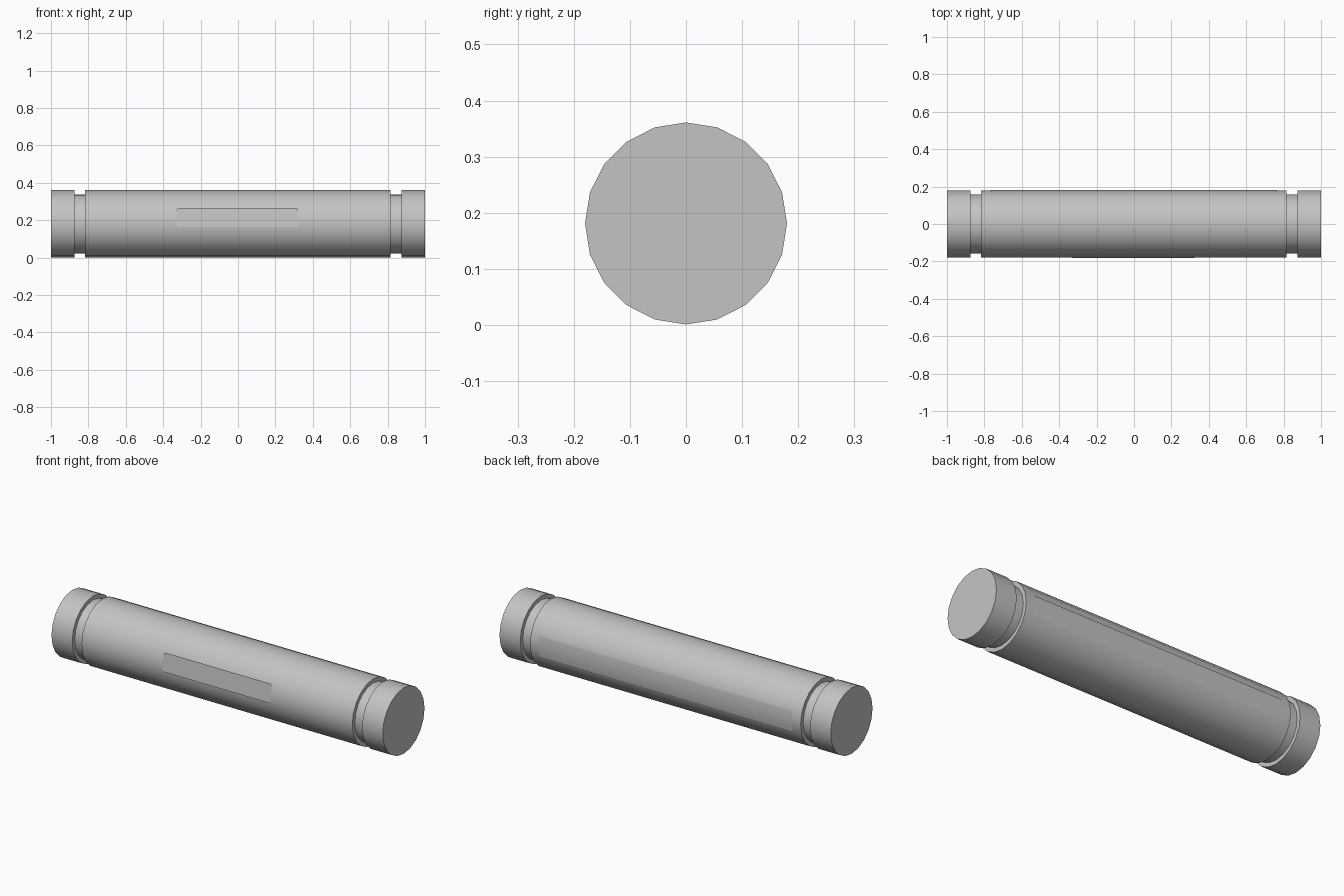
import bpy
import bmesh
from math import sin, cos, pi, radians

cube = bpy.data.objects.get("Cube")
if cube:
    bpy.data.objects.remove(cube, do_unlink=True)

SIDES = 20
RADIUS = 0.18
AXIS_Z = 0.181

steel = bpy.data.materials.new("plain_grey")
steel.use_nodes = True
GREY = (0.55, 0.55, 0.55, 1.0)
steel.diffuse_color = GREY
steel.node_tree.nodes["Principled BSDF"].inputs["Base Color"].default_value = GREY


def cylinder(name, x0, x1, radius):
    """Cylinder lying along x between x0 and x1."""
    bpy.ops.mesh.primitive_cylinder_add(
        vertices=SIDES, radius=radius, depth=x1 - x0,
        location=((x0 + x1) / 2, 0, AXIS_Z), rotation=(0, pi / 2, 0))
    ob = bpy.context.object
    ob.name = name
    ob.data.materials.append(steel)
    bpy.ops.object.shade_smooth_by_angle(angle=radians(30))
    return ob


def sheet(name, faces, smooth):
    """Thin open panel from lists of corner points."""
    bm = bmesh.new()
    for points in faces:
        bm.faces.new([bm.verts.new(p) for p in points])
    bmesh.ops.remove_doubles(bm, verts=bm.verts, dist=0.0001)
    for f in bm.faces:
        f.smooth = smooth
    mesh = bpy.data.meshes.new(name)
    bm.to_mesh(mesh)
    bm.free()
    mesh.materials.append(steel)
    ob = bpy.data.objects.new(name, mesh)
    bpy.context.collection.objects.link(ob)
    return ob


# Main barrel, the narrower core seen in the grooves, and the end collars
cylinder("barrel", -0.818, 0.816, RADIUS)
cylinder("groove_core", -0.9, 0.9, 0.158)
cylinder("left_collar", 0.875, 1.0, RADIUS)
cylinder("right_collar", -1.0, -0.875, RADIUS)

# Flat front label plate with clipped corners, leaning back slightly
HALF_W, HALF_H, CLIP = 0.325, 0.05, 0.008
outline = []
for sx, sz in ((-1, -1), (1, -1), (1, 1), (-1, 1)):
    side = (sx * HALF_W, sz * (HALF_H - CLIP))
    end = (sx * (HALF_W - CLIP), sz * HALF_H)
    outline += [side, end] if sx * sz > 0 else [end, side]
sheet("front_plate",
      [[(x - 0.003, -0.1765 + z * 0.13, 0.215 + z) for x, z in outline]], False)

# Long back strip following the two rearmost facets of the barrel
def rim(x, step):
    a = step * 2 * pi / SIDES
    r = RADIUS + 0.003
    return (x, r * cos(a), AXIS_Z + r * sin(a))


sheet("back_strip",
      [[rim(0.765, s), rim(-0.765, s), rim(-0.765, s + 1), rim(0.765, s + 1)]
       for s in (-1, 0)], True)
